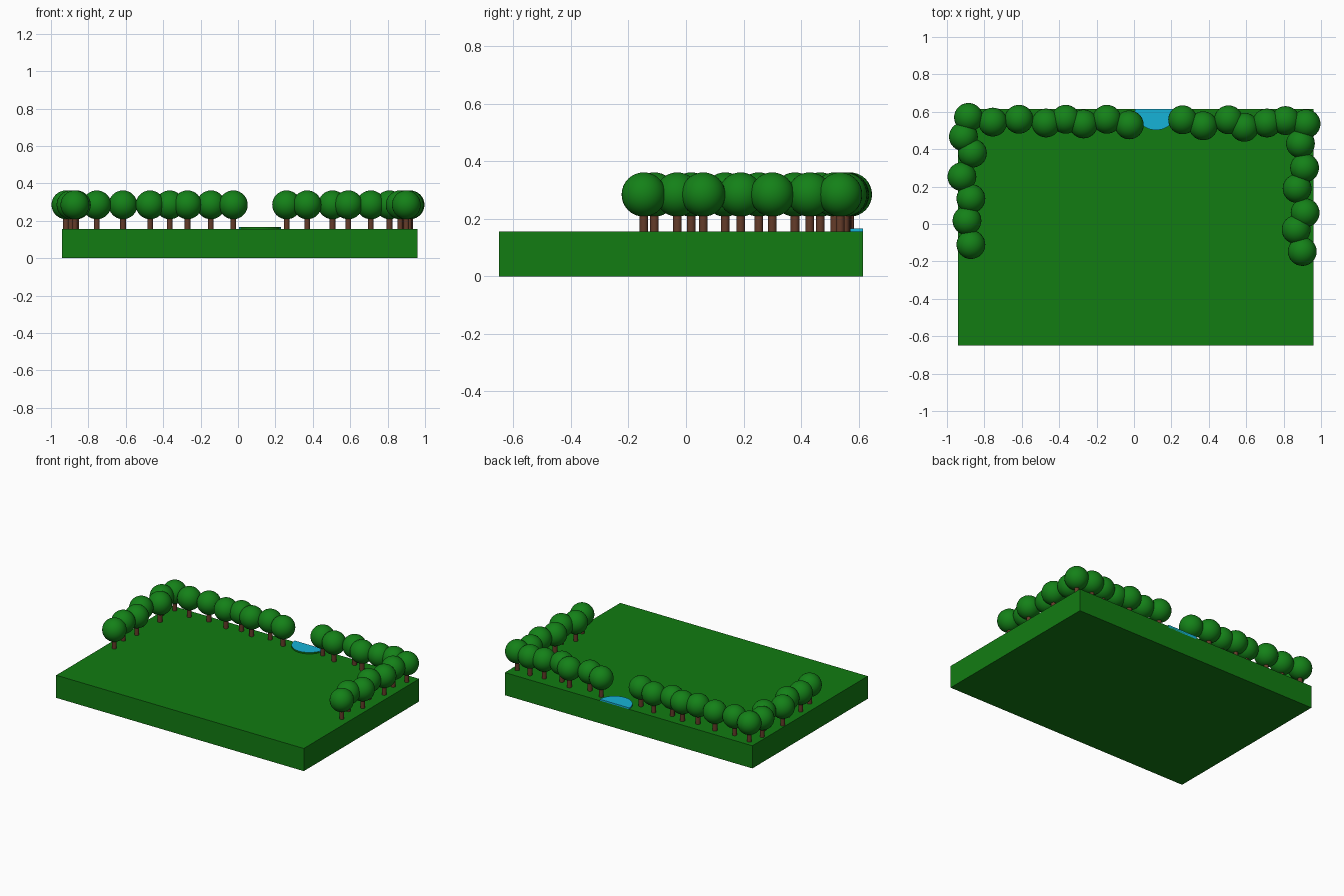
import bpy
import bmesh
import math

default_cube = bpy.data.objects.get("Cube")
if default_cube:
    bpy.data.objects.remove(default_cube, do_unlink=True)


def make_material(name, red, green, blue):
    material = bpy.data.materials.new(name)
    material.use_nodes = True
    colour = (red, green, blue, 1)
    material.diffuse_color = colour
    material.node_tree.nodes["Principled BSDF"].inputs["Base Color"].default_value = colour
    return material


grass_green = make_material("grass green", 0.006, 0.2, 0.006)
leaf_green = make_material("leaf green", 0.007, 0.22, 0.009)
bark_brown = make_material("bark brown", 0.13, 0.045, 0.022)
water_blue = make_material("water blue", 0.008, 0.45, 0.68)

GROUND_TOP = 0.157
BACK_EDGE = 0.615


def finish(name, *materials):
    part = bpy.context.object
    part.name = name
    for material in materials:
        part.data.materials.append(material)
    return part


# Ground slab
bpy.ops.mesh.primitive_cube_add(size=1, location=(0.01, -0.0175, GROUND_TOP / 2))
ground = finish("ground", grass_green)
ground.scale = (1.9, 1.265, GROUND_TOP)

# Pond: a thin disc cut flat along the back edge, with a grassy front lip
bpy.ops.mesh.primitive_cylinder_add(vertices=48, radius=0.113, depth=0.02,
                                    location=(0.118, BACK_EDGE, GROUND_TOP))
pond = finish("pond", water_blue, grass_green)
mesh = bmesh.new()
mesh.from_mesh(pond.data)
cut = bmesh.ops.bisect_plane(mesh, geom=mesh.verts[:] + mesh.edges[:] + mesh.faces[:],
                             plane_co=(0, 0, 0), plane_no=(0, 1, 0), clear_outer=True)
cut_edges = [item for item in cut["geom_cut"] if isinstance(item, bmesh.types.BMEdge)]
bmesh.ops.holes_fill(mesh, edges=cut_edges)
mesh.normal_update()
for face in mesh.faces:
    face.material_index = 1 if face.normal.y < -0.4 else 0
mesh.to_mesh(pond.data)
mesh.free()

# Shared tree parts
bpy.ops.mesh.primitive_cylinder_add(vertices=20, radius=0.015, depth=0.1)
trunk = finish("trunk", bark_brown)
bpy.ops.object.shade_smooth_by_angle(angle=math.radians(40))
bpy.ops.mesh.primitive_uv_sphere_add(segments=32, ring_count=16, radius=0.077)
crown = finish("crown", leaf_green)
bpy.ops.object.shade_smooth()


def place_copy(source, name, x, y, z):
    part = source.copy()
    part.name = name
    part.location = (x, y, z)
    bpy.context.collection.objects.link(part)


def plant_row(row_name, spots):
    for x, y in spots:
        place_copy(trunk, row_name + " trunk", x, y, GROUND_TOP + 0.045)
        place_copy(crown, row_name + " crown", x, y, 0.285)


# Rows of trees along the back and both sides
plant_row("back right", [(-.885, .57), (-.755, .545), (-.615, .56), (-.47, .54),
                         (-.365, .56), (-.27, .535), (-.145, .56), (-.025, .53)])
plant_row("back left", [(.26, .557), (.37, .525), (.505, .557), (.59, .517),
                        (.71, .54), (.81, .553), (.92, .536)])
plant_row("right side", [(-.912, .467), (-.864, .379), (-.92, .253),
                         (-.872, .136), (-.893, .018), (-.872, -.11)])
plant_row("left side", [(.89, .43), (.912, .3), (.872, .19),
                        (.915, .06), (.867, -.03), (.9, -.147)])

# The shared originals are no longer needed
for source in (trunk, crown):
    bpy.data.objects.remove(source, do_unlink=True)
